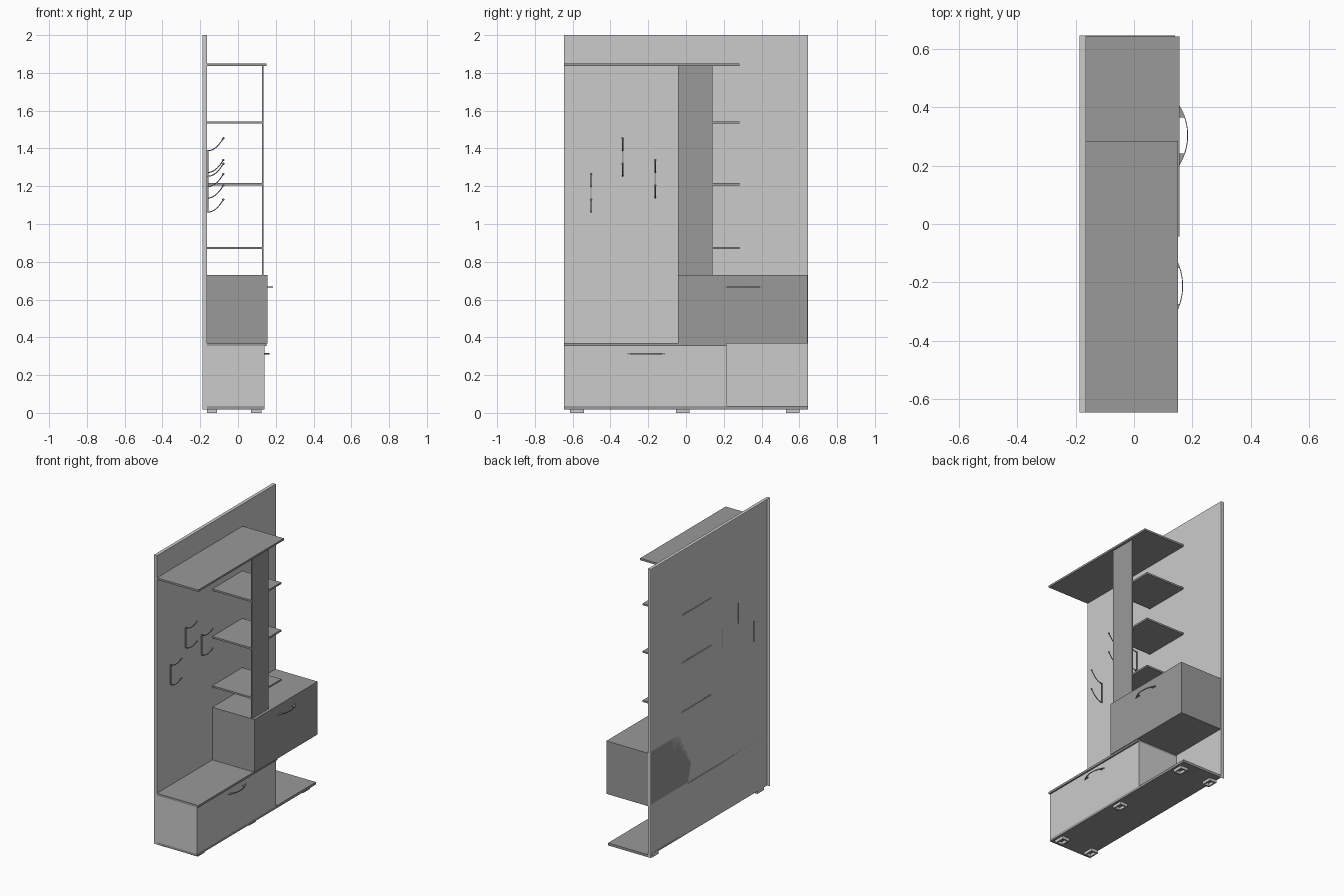
import bpy, bmesh, math

if "Cube" in bpy.data.objects:
    bpy.data.objects.remove(bpy.data.objects["Cube"])

dark = bpy.data.materials.new("dark_grey")
dark.diffuse_color = (0.32, 0.32, 0.32, 1)
dark.use_nodes = True
dark.node_tree.nodes["Principled BSDF"].inputs["Base Color"].default_value = dark.diffuse_color


def finish(name, bm, mat=None):
    bmesh.ops.recalc_face_normals(bm, faces=bm.faces)
    me = bpy.data.meshes.new(name)
    bm.to_mesh(me)
    bm.free()
    if mat:
        me.materials.append(mat)
    ob = bpy.data.objects.new(name, me)
    bpy.context.collection.objects.link(ob)
    return ob


def add_box(bm, x0, x1, y0, y1, z0, z1):
    vs = bmesh.ops.create_cube(bm, size=1)["verts"]
    for v in vs:
        v.co.x = x1 if v.co.x > 0 else x0
        v.co.y = y1 if v.co.y > 0 else y0
        v.co.z = z1 if v.co.z > 0 else z0


def box(name, *dims, mat=None):
    bm = bmesh.new()
    add_box(bm, *dims)
    return finish(name, bm, mat)


WALL = -0.164  # front surface of the back panel

# Back panel: a sheet with folded sides and top, open at the back and bottom
bm = bmesh.new()
add_box(bm, -0.187, WALL, -0.645, 0.645, 0.019, 2.0)
bm.normal_update()
bmesh.ops.delete(bm, geom=[f for f in bm.faces if f.normal.x < -0.5 or f.normal.z < -0.5],
                 context="FACES_ONLY")
me = bpy.data.meshes.new("back_panel")
bm.to_mesh(me)
bm.free()
bpy.context.collection.objects.link(bpy.data.objects.new("back_panel", me))

# Carcass
box("base_board", WALL, 0.14, -0.645, 0.645, 0.019, 0.036, mat=dark)
box("lower_cabinet", WALL, 0.14, -0.645, 0.214, 0.036, 0.355)
box("bench_top", WALL, 0.15, -0.645, 0.214, 0.355, 0.37, mat=dark)
box("upper_cabinet", WALL, 0.155, -0.043, 0.642, 0.368, 0.731, mat=dark)
box("upright_panel", 0.127, 0.135, -0.043, 0.14, 0.731, 1.837, mat=dark)
box("hat_shelf", WALL, 0.15, -0.645, 0.284, 1.836, 1.849, mat=dark)

# Small open shelves, ends just showing through the back sheet
for i, z in enumerate((0.873, 1.211, 1.537)):
    box(f"shelf_{i + 1}", WALL - 0.001, 0.131, -0.043, 0.282, z - 0.006, z + 0.006, mat=dark)


# Arched pulls: a flat bow with solid tapered ends
def handle(name, x, yc, z, half=0.103, depth=0.03, inner=0.062, n=16):
    r = (half * half + depth * depth) / (2 * depth)

    def bow(y):
        return math.sqrt(r * r - y * y) - (r - depth)

    pts = [(half - 2 * half * i / n) for i in range(n + 1)]
    prof = [(x + bow(y), y) for y in pts]
    prof += [(x, -inner)]
    ins = [(-inner + 2 * inner * i / 10) for i in range(11)]
    prof += [(x + bow(y) - 0.003, y) for y in ins]
    prof += [(x, inner)]
    bm = bmesh.new()
    f = bm.faces.new([bm.verts.new((px, yc + py, z - 0.003)) for px, py in prof])
    ext = bmesh.ops.extrude_face_region(bm, geom=[f])["geom"]
    bmesh.ops.translate(bm, vec=(0, 0, 0.006),
                        verts=[g for g in ext if isinstance(g, bmesh.types.BMVert)])
    finish(name, bm, dark)


handle("upper_handle", 0.155, 0.303, 0.667)
handle("lower_handle", 0.138, -0.212, 0.313)


# Hollow square feet: three at the front, two at the back
def foot(name, x0, x1, y0, y1, w=0.01):
    bm = bmesh.new()
    for d in ((x0, x1, y0, y0 + w), (x0, x1, y1 - w, y1),
              (x0, x0 + w, y0 + w, y1 - w), (x1 - w, x1, y0 + w, y1 - w)):
        add_box(bm, *d, 0.0, 0.019)
    finish(name, bm)


for i, y in enumerate((-0.577, -0.018, 0.565)):
    foot(f"front_foot_{i + 1}", 0.068, 0.124, y - 0.036, y + 0.036)
    if i != 1:
        foot(f"back_foot_{i + 1}", -0.163, -0.11, y - 0.036, y + 0.036)


# Coat hooks: narrow plate, two curved prongs with ball tips
def tube(name, pts, radius):
    cu = bpy.data.curves.new(name, "CURVE")
    cu.dimensions = "3D"
    cu.bevel_depth = radius
    cu.bevel_resolution = 1
    cu.use_fill_caps = True
    cu.materials.append(dark)
    sp = cu.splines.new("POLY")
    sp.points.add(len(pts) - 1)
    for p, co in zip(sp.points, pts):
        p.co = (*co, 1)
    ob = bpy.data.objects.new(name, cu)
    bpy.context.collection.objects.link(ob)


for i, (y, z) in enumerate(((-0.502, 1.06), (-0.335, 1.25), (-0.163, 1.135))):
    box(f"hook_plate_{i + 1}", WALL - 0.001, -0.157, y - 0.003, y + 0.003, z, z + 0.142, mat=dark)
    for j, dz in enumerate((0.003, 0.138)):
        arc = [(-0.16 + 0.082 * t, y, z + dz + 0.066 * t ** 2.1)
               for t in (k / 8 for k in range(9))]
        tube(f"hook_prong_{i + 1}_{j + 1}", arc, 0.003)
        bpy.ops.mesh.primitive_uv_sphere_add(segments=12, ring_count=8, radius=0.006,
                                             location=arc[-1])
        tip = bpy.context.object
        tip.name = f"hook_tip_{i + 1}_{j + 1}"
        tip.data.materials.append(dark)
        bpy.ops.object.shade_smooth()
